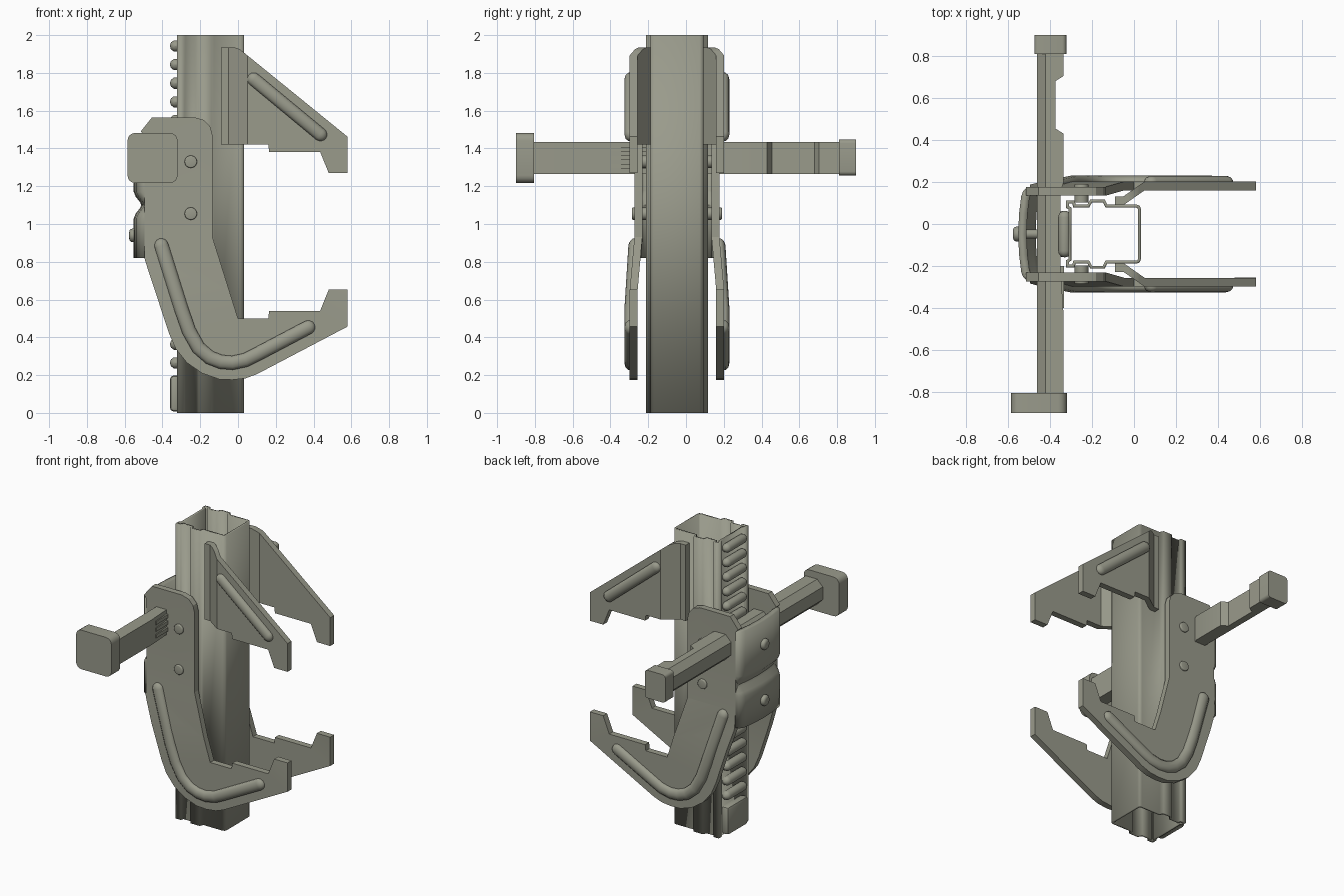
import bpy, bmesh, math
from mathutils import Vector

if "Cube" in bpy.data.objects:
    bpy.data.objects.remove(bpy.data.objects["Cube"])

CY = -0.048          # symmetry plane of column, carriage and jaws
T = 0.042            # sheet thickness

metal = bpy.data.materials.new("olive_grey_metal")
metal.diffuse_color = (0.32, 0.325, 0.26, 1)
metal.use_nodes = True
metal.node_tree.nodes["Principled BSDF"].inputs["Base Color"].default_value = metal.diffuse_color


def finish(name, bm, angle=32):
    bmesh.ops.recalc_face_normals(bm, faces=bm.faces[:])
    me = bpy.data.meshes.new(name)
    bm.to_mesh(me)
    bm.free()
    me.shade_smooth()
    me.set_sharp_from_angle(angle=math.radians(angle))
    me.materials.append(metal)
    ob = bpy.data.objects.new(name, me)
    bpy.context.collection.objects.link(ob)
    return ob


def solidify(ob, thickness):
    m = ob.modifiers.new("wall", 'SOLIDIFY')
    m.thickness, m.offset, m.use_even_offset = thickness, -1, True


def box(name, lo, hi, axis=None, r=0.0, soft=0.0):
    """Box with the edges along one axis rounded by r, then all by soft."""
    bm = bmesh.new()
    bmesh.ops.create_cube(bm, size=1)
    for v in bm.verts:
        v.co = Vector([lo[i] + (v.co[i] + .5) * (hi[i] - lo[i]) for i in range(3)])
    if axis is not None:
        es = [e for e in bm.edges if abs((e.verts[0].co - e.verts[1].co)[axis]) > 1e-5]
        bmesh.ops.bevel(bm, geom=es, offset=r, segments=4, profile=.5, affect='EDGES')
    if soft:
        bmesh.ops.bevel(bm, geom=bm.edges[:], offset=soft, segments=2, profile=.5, affect='EDGES')
    return finish(name, bm)


def lerp_fn(a, b, va, vb):
    return lambda t: va + (vb - va) * min(1, max(0, (t - a) / (b - a)))


def plate(name, pts, side, axis, bends, off):
    """Sheet outline in x-z, folded along lines on one axis; off gives its inner distance."""
    bm = bmesh.new()
    bm.faces.new([bm.verts.new((x, 0, z)) for x, z in pts])
    no = Vector((0, 0, 0))
    no[axis] = 1
    for b in bends:
        bmesh.ops.bisect_plane(bm, geom=bm.verts[:] + bm.edges[:] + bm.faces[:],
                               plane_co=no * b, plane_no=no)
    ext = bmesh.ops.extrude_face_region(bm, geom=bm.faces[:], use_keep_orig=True)
    outer = {v for v in ext["geom"] if isinstance(v, bmesh.types.BMVert)}
    for v in bm.verts:
        v.co.y = CY + side * (off(v.co[axis]) + (T if v in outer else 0))
    return finish(name, bm, 25)


def bead(name, path, r, place, flat=1.0):
    """Round-ended rod along a path; place maps a flattened point to the model."""
    p = [Vector((x, 0, z)) for x, z in path]
    d0, d1 = (p[0] - p[1]).normalized(), (p[-1] - p[-2]).normalized()
    caps = [(math.sin(a) * r, max(.02, math.cos(a))) for a in (math.pi / 2, 1.15, .75, .35)]
    seq = [(p[0] + d0 * s, c) for s, c in caps] + [(q, 1) for q in p]
    seq += [(p[-1] + d1 * s, c) for s, c in reversed(caps)]
    cu = bpy.data.curves.new(name, 'CURVE')
    cu.dimensions, cu.bevel_depth, cu.bevel_resolution, cu.use_fill_caps = '3D', r, 3, True
    sp = cu.splines.new('POLY')
    sp.points.add(len(seq) - 1)
    for pt, (q, c) in zip(sp.points, seq):
        pt.co, pt.radius = (*q, 1), c
    tmp = bpy.data.objects.new(name + "_guide", cu)
    bpy.context.collection.objects.link(tmp)
    me = bpy.data.meshes.new_from_object(tmp.evaluated_get(bpy.context.evaluated_depsgraph_get()))
    bpy.data.objects.remove(tmp)
    bm = bmesh.new()
    bm.from_mesh(me)
    for v in bm.verts:
        v.co = place(Vector((v.co.x, v.co.y * flat, v.co.z)))
    return finish(name, bm, 50)


def pin(name, start, end, r, dome=0.012):
    d = Vector(end) - Vector(start)
    bm = bmesh.new()
    bmesh.ops.create_cone(bm, cap_ends=True, segments=20, radius1=r, radius2=r, depth=d.length)
    top = [e for e in bm.edges if all(v.co.z > 0 for v in e.verts)]
    bmesh.ops.bevel(bm, geom=top, offset=dome, segments=3, profile=.5, affect='EDGES')
    rot = d.to_track_quat('Z', 'Y')
    for v in bm.verts:
        v.co = rot @ v.co + (Vector(start) + Vector(end)) / 2
    return finish(name, bm)


# hollow column with stepped sides
half = [(.033, .12), (.027, .135), (.013, .14), (-.127, .14), (-.14, .165), (-.208, .165),
        (-.222, .14), (-.278, .14), (-.283, .16), (-.324, .16), (-.324, .125), (-.312, .118)]
prof = half + [(x, -y) for x, y in reversed(half)]
bm = bmesh.new()
rings = [[bm.verts.new((x, CY + y, z)) for x, y in prof] for z in (0, 2)]
n = len(prof)
for i in range(n):
    j = (i + 1) % n
    bm.faces.new((rings[0][i], rings[0][j], rings[1][j], rings[1][i]))
solidify(finish("column", bm, 25), 0.014)

# toothed rack down the back of the column
for k in range(18):
    bead(f"rack_tooth_{k + 1}", [(-.08, 0), (.08, 0)], .031,
         lambda v, z=.265 + k * .0987: Vector((-.33 + v.y, CY + v.x, z + v.z)))
box("rack_foot", (-.36, CY - .11, .008), (-.305, CY + .11, .197), soft=.018)

upper = [(-.09, 1.935), (-.02, 1.935), (.01, 1.925), (.58, 1.462), (.58, 1.27), (.48, 1.27),
         (.435, 1.382), (.165, 1.382), (.16, 1.42), (-.09, 1.42)]
lower = [(-.455, 1.565), (-.23, 1.565), (-.18, 1.55), (-.147, 1.515), (-.135, 1.47), (-.135, .93),
         (0, .5), (.16, .5), (.165, .54), (.435, .54), (.48, .652), (.58, .652), (.58, .457),
         (.1, .205), (.04, .183), (-.03, .175), (-.1, .178), (-.19, .21), (-.27, .265), (-.33, .34),
         (-.365, .42), (-.49, .80), (-.495, .82), (-.495, 1.47), (-.515, 1.49)]
lower_bead = [(-.405, .885), (-.3, .55), (-.26, .435), (-.21, .345), (-.15, .293), (-.09, .27),
              (-.03, .265), (.04, .28), (.1, .31), (.37, .452)]
up_off = lerp_fn(-.05, .05, .138, .208)
low_off = lerp_fn(.93, .65, .183, .208)

for s, tag in ((-1, "front"), (1, "rear")):
    # fixed upper jaw and its stiffening bead
    plate("upper_jaw_" + tag, upper, s, 0, (-.05, -.025, .025, .05), up_off)
    bead("upper_jaw_bead_" + tag, [(.085, 1.765), (.435, 1.475)], .037,
         lambda v: Vector((v.x, CY + s * (up_off(v.x) + T) + v.y, v.z)), .75)
    # sliding carriage side with lower jaw
    plate("carriage_side_" + tag, lower, s, 2, (.93, .65), low_off)
    bead("lower_jaw_bead_" + tag, lower_bead, .039,
         lambda v: Vector((v.x, CY + s * (low_off(v.z) + T) + v.y, v.z)), .72)
    for z in (1.055, 1.33):
        pin("side_rivet_" + tag, (-.25, CY + s * .15, z), (-.25, CY + s * .238, z), .033, .006)

# curved back of the carriage, pressed in along one groove
arc = [(-.46, .224), (-.495, .224), (-.515, .217), (-.529, .203), (-.537, .18), (-.547, .1), (-.552, 0)]
arc += [(x, -y) for x, y in reversed(arc[:-1])]
levels = [(.82, 0), (1.03, 0), (1.055, .01), (1.085, .034), (1.1, .04), (1.115, .034),
          (1.145, .01), (1.17, 0), (1.475, 0)]
bm = bmesh.new()
rows = [[bm.verts.new((x + d * min(1, max(0, (-.48 - x) / .04)), CY + y, z)) for x, y in arc]
        for z, d in levels]
for a, b in zip(rows, rows[1:]):
    for i in range(len(arc) - 1):
        bm.faces.new((a[i + 1], a[i], b[i], b[i + 1]))
solidify(finish("carriage_back", bm, 40), 0.04)
for z in (.94, 1.32):
    pin("back_bolt_head", (-.54, CY, z), (-.576, CY, z), .036, .018)
    pin("back_bolt_shank", (-.57, CY, z), (-.35, CY, z), .022, .004)

# wedge bar through the carriage
outline = [(-.463, -.83), (-.335, -.83), (-.335, -.44), (-.35, -.2), (-.35, .15), (-.335, .2), (-.335, .43),
           (-.375, .455), (-.375, .68), (-.335, .705), (-.335, .83), (-.463, .83)]
bm = bmesh.new()
f = bm.faces.new([bm.verts.new((x, y, 1.265)) for x, y in outline])
ext = bmesh.ops.extrude_face_region(bm, geom=[f], use_keep_orig=True)
for v in ext["geom"]:
    if isinstance(v, bmesh.types.BMVert):
        v.co.z = 1.435
edges = [e for e in bm.edges if all(v.co.x < -.46 for v in e.verts)
         and abs(e.verts[0].co.y - e.verts[1].co.y) > .1]
bmesh.ops.bevel(bm, geom=edges, offset=.042, segments=1, affect='EDGES')
finish("wedge_bar", bm, 20)
for z in (1.305, 1.35, 1.395):
    box("wedge_bar_rib", (-.36, -.4, z - .012), (-.333, -.2, z + .012))
box("striking_head", (-.585, -.9, 1.217), (-.32, -.805, 1.482), axis=1, r=.04)
box("bar_end_stop", (-.475, .81, 1.258), (-.322, .9, 1.447), axis=1, r=.02)
